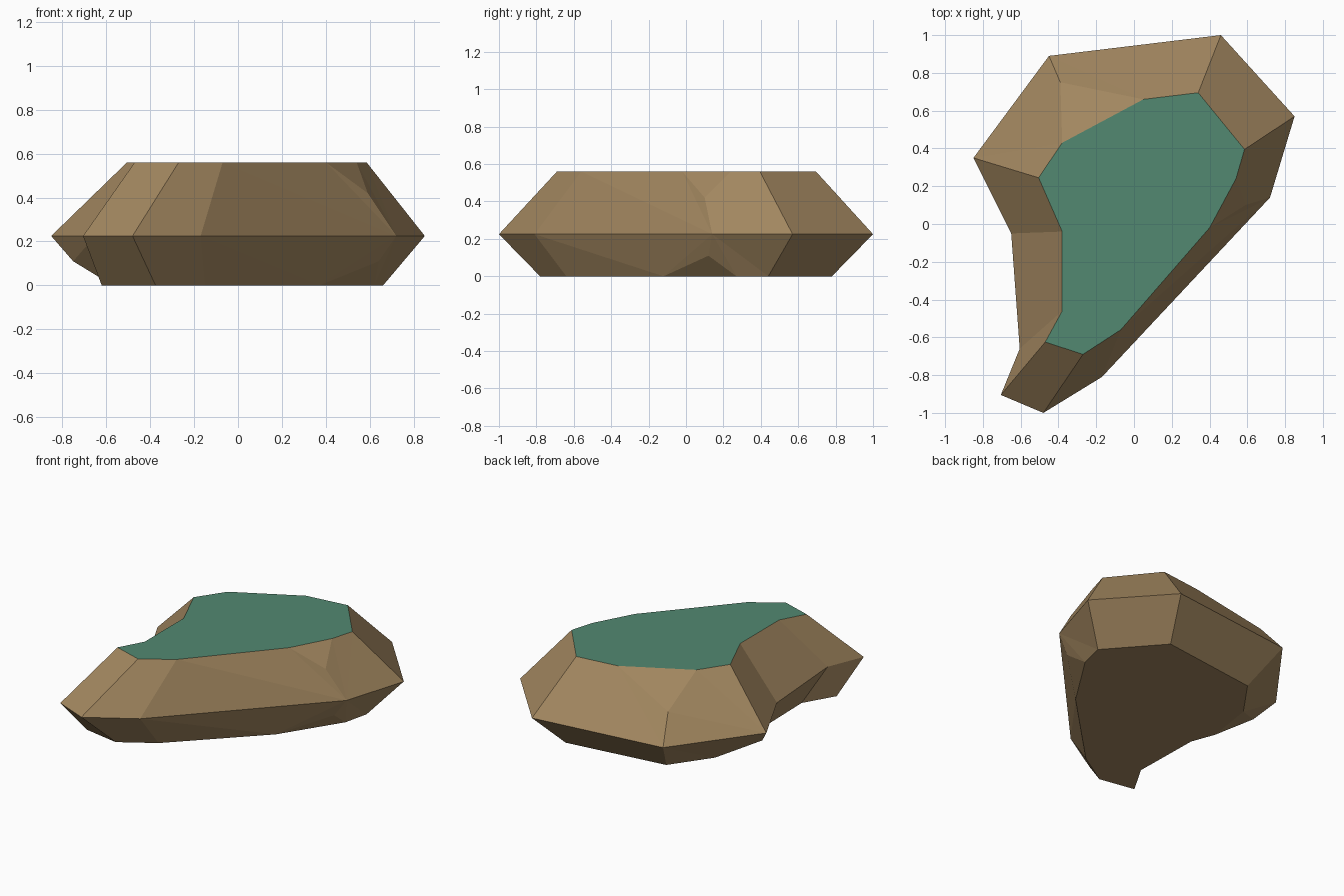
import bpy
import bmesh

cube = bpy.data.objects.get("Cube")
if cube:
    bpy.data.objects.remove(cube, do_unlink=True)


def make_material(name, colour):
    mat = bpy.data.materials.new(name)
    mat.use_nodes = True
    mat.diffuse_color = colour
    node = mat.node_tree.nodes["Principled BSDF"]
    node.inputs["Base Color"].default_value = colour
    node.inputs["Roughness"].default_value = 0.9
    return mat


# Outlines of the rock, anticlockwise from its front tip
RIM = [(-.48, -1), (-.17, -.81), (.72, .14), (.85, .57), (.46, 1),
       (-.45, .89), (-.85, .35), (-.65, -.05), (-.605, -.66), (-.705, -.905)]
TOP = [(-.27, -.69), (-.07, -.56), (.4, -.02), (.54, .24), (.585, .395), (.34, .695),
       (.05, .66), (-.38, .43), (-.505, .245), (-.38, -.04), (-.38, -.46), (-.47, -.625)]
BASE = [(-.375, -.78), (-.15, -.64), (.37, -.12), (.62, .27), (.66, .44), (.36, .78),
        (-.335, .69), (-.52, .43), (-.57, .1), (-.51, -.06), (-.5, -.53), (-.62, -.735)]
RIM_Z, TOP_Z = .225, .56

bm = bmesh.new()


def ring(points, z):
    return [bm.verts.new((x, y, z)) for x, y in points]


rim, top, base = ring(RIM, RIM_Z), ring(TOP, TOP_Z), ring(BASE, 0)


def slope(loop, skipped, chips):
    """Join the rim to a loop; skipped loop points have no ridge, chips bend a ridge."""
    ends = [i for i in range(len(loop)) if i not in skipped]
    bends = {i: [bm.verts.new(co)] for i, co in chips.items()}
    n = len(rim)
    for i in range(n):
        j = (i + 1) % n
        last = ends[j] if j else len(loop)
        edge = [loop[k % len(loop)] for k in range(last, ends[i] - 1, -1)]
        face = bm.faces.new([rim[i], rim[j]] + bends.get(j, []) + edge + bends.get(i, []))
        if len(face.verts) > 4:
            bmesh.ops.triangulate(bm, faces=[face])


# Upper and lower slopes with their chipped ridges
slope(top, (2, 6), {2: (.59, .10, .42), 5: (-.39, .75, .40)})
slope(base, (2, 8), {2: (.64, .12, .11), 6: (-.75, .25, .11)})

# Flat mossy top and flat underside
bm.faces.new(top)
bm.faces.new(base)
bmesh.ops.recalc_face_normals(bm, faces=bm.faces[:])
for face in bm.faces:
    face.material_index = int(all(v.co.z > TOP_Z - .01 for v in face.verts))

mesh = bpy.data.meshes.new("rock")
bm.to_mesh(mesh)
bm.free()
mesh.materials.append(make_material("brown stone", (.36, .24, .115, 1)))
mesh.materials.append(make_material("green moss", (.084, .25, .165, 1)))
bpy.context.collection.objects.link(bpy.data.objects.new("rock", mesh))
